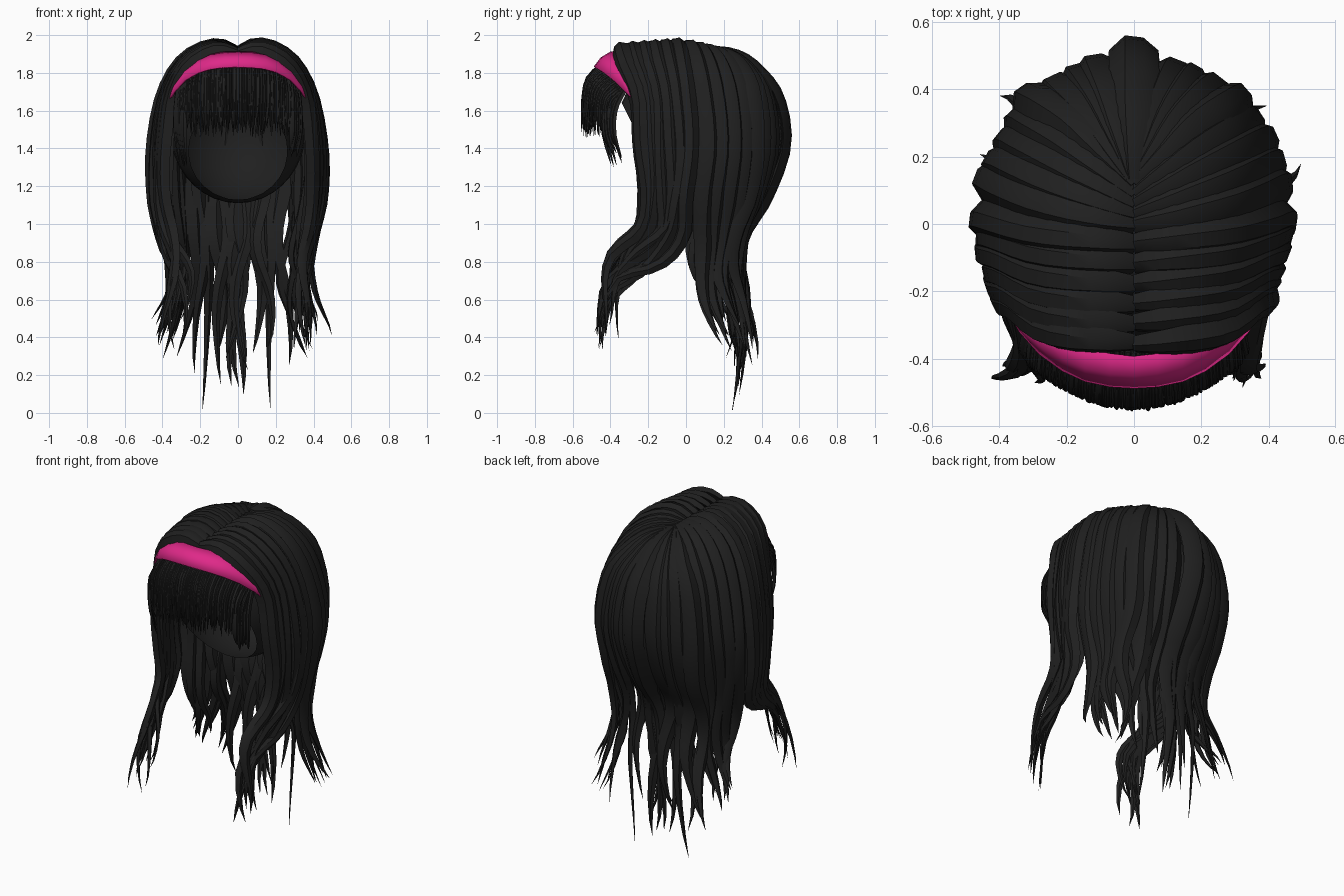
import bpy, bmesh, math, random
from mathutils import Vector

random.seed(11)
cube = bpy.data.objects.get("Cube")
if cube:
    bpy.data.objects.remove(cube)


def make_material(name, color):
    mat = bpy.data.materials.new(name)
    mat.use_nodes = True
    mat.diffuse_color = color
    bsdf = mat.node_tree.nodes["Principled BSDF"]
    bsdf.inputs["Base Color"].default_value = color
    bsdf.inputs["Roughness"].default_value = 0.8
    return mat


black = make_material("soft black hair", (0.014, 0.014, 0.014, 1))
pink = make_material("pink band", (0.74, 0.022, 0.25, 1))


def finish(bm, name, mat, angle=35):
    bmesh.ops.recalc_face_normals(bm, faces=bm.faces)
    mesh = bpy.data.meshes.new(name)
    bm.to_mesh(mesh)
    bm.free()
    mesh.materials.append(mat)
    obj = bpy.data.objects.new(name, mesh)
    bpy.context.collection.objects.link(obj)
    bpy.ops.object.select_all(action='DESELECT')
    obj.select_set(True)
    bpy.context.view_layer.objects.active = obj
    bpy.ops.object.shade_smooth_by_angle(angle=math.radians(angle))
    return obj


def spline(points, t):
    """Catmull-Rom point at t in 0..1."""
    last = len(points) - 1
    i = min(int(t * last), last - 1)
    f = t * last - i
    a, b, c, d = (points[max(0, min(last, i + k))] for k in (-1, 0, 1, 2))
    return 0.5 * (2 * b + (c - a) * f + (2 * a - 5 * b + 4 * c - d) * f ** 2
                  + (3 * b - a - 3 * c + d) * f ** 3)


def blend(one, two, u):
    return [a.lerp(b, u) for a, b in zip(one, two)]


def guide(*points):
    return [Vector(p) for p in points]


SECTION = ((-1, 0), (-.35, 1), (.4, .85), (1, 0), (0, -.7))


def lock(bm, points, width, thick, wave=0.0, start=0.0, steps=26, root=.5, power=4):
    """Sweep a ridged, tapering section along a path, facing away from the head."""
    phase = random.uniform(0, math.tau)
    rings = []
    for k in range(steps + 1):
        s = k / steps
        t = start + (1 - start) * s
        p = spline(points, t)
        ahead = spline(points, min(1, t + .01)) - spline(points, max(0, t - .01))
        out = p - Vector((0, .02, min(p.z, 1.4)))
        side = ahead.cross(out).normalized()
        out = side.cross(ahead).normalized()
        sway = wave * max(0, t - .35) * math.sin(phase + 15 * t)
        p = p + side * sway + out * sway * .4
        size = min(1, root + 3 * s) * (1 - s ** power) + .01
        rings.append([bm.verts.new(p + side * x * width * size + out * y * thick * size)
                      for x, y in SECTION])
    n = len(SECTION)
    for r, q in zip(rings, rings[1:]):
        for j in range(n):
            bm.faces.new((r[j], r[(j + 1) % n], q[(j + 1) % n], q[j]))
    bm.faces.new(rings[0])
    bm.faces.new(rings[-1])


# Guide paths from the parting to the tips, on the +x half
front = guide((0, -.36, 1.91), (.12, -.35, 1.93), (.27, -.32, 1.84), (.36, -.25, 1.66),
              (.39, -.24, 1.4), (.39, -.22, 1.15), (.37, -.24, .95), (.34, -.39, .78),
              (.33, -.455, .58), (.34, -.455, .31))
temple = guide((0, -.06, 1.92), (.12, -.05, 1.955), (.29, -.03, 1.87), (.40, 0, 1.68),
               (.455, .02, 1.4), (.45, 0, 1.15), (.41, -.03, .95), (.38, -.16, .8),
               (.36, -.36, .67), (.37, -.44, .4))
ear = guide((0, 0, 1.92), (.12, .02, 1.945), (.28, .06, 1.86), (.38, .1, 1.68),
            (.44, .13, 1.4), (.43, .1, 1.15), (.40, .07, .95), (.38, .08, .75),
            (.39, .13, .55), (.47, .17, .36))
corner = guide((0, .12, 1.92), (.09, .21, 1.9), (.18, .3, 1.82), (.27, .36, 1.68),
               (.32, .38, 1.4), (.31, .34, 1.15), (.29, .28, .95), (.28, .26, .75),
               (.31, .29, .55), (.37, .35, .27))
nape = guide((0, .13, 1.92), (0, .26, 1.89), (0, .38, 1.8), (0, .48, 1.66),
             (0, .515, 1.42), (0, .42, 1.15), (0, .31, .95), (0, .29, .75),
             (0, .31, .45), (0, .27, .1))


def vary(points, sign, inset=1.0, lift=0.0):
    """Mirror to a side, pull inward, and shift the lower end at random."""
    drift = Vector((random.uniform(-.04, .04), random.uniform(-.02, .02), 0))
    result = []
    for k, p in enumerate(points):
        f = max(0, k / (len(points) - 1) - .5) * 2
        q = Vector((p.x * sign * inset, p.y * inset, p.z)) + drift * f * f
        q.z += lift * f * f
        result.append(q)
    return result


def hair_group(bm, one, two, count, sign, width, first=0.0):
    """Broad outer locks, each with a thinner strand tucked behind."""
    for i in range(count):
        u = first + (1 - first) * i / (count - 1)
        path = blend(one, two, u)
        lock(bm, vary(path, sign, random.uniform(.975, 1.015), random.uniform(0, .16)),
             width, .038, .065)
        path = blend(one, two, min(1, u + random.uniform(0, 1 / count)))
        lock(bm, vary(path, sign, .93, random.uniform(-.02, .2)),
             width * .65, .022, .08, start=.28, steps=20)


for sign, label in ((1, "left"), (-1, "right")):
    # Side locks, sweeping forward below the shoulder
    bm = bmesh.new()
    hair_group(bm, front, temple, 6, sign, .058)
    finish(bm, label + "_side_locks", black)

    # Rear side locks, flaring outward at the tips
    bm = bmesh.new()
    hair_group(bm, ear, corner, 5, sign, .062)
    finish(bm, label + "_rear_locks", black)

    # Back locks radiating from the crown
    bm = bmesh.new()
    hair_group(bm, corner, nape, 3, sign, .07, first=.25)
    long_path = blend(corner, nape, .45)
    long_path[-1] = Vector((.19, .24, .01))
    lock(bm, [Vector((p.x * sign, p.y, p.z)) for p in long_path], .055, .035, .03)
    finish(bm, label + "_back_locks", black)

# Centre back lock
bm = bmesh.new()
lock(bm, nape, .075, .045, .05)
finish(bm, "centre_back_lock", black)

# Scalp cap, cut open at the face
bm = bmesh.new()
bmesh.ops.create_uvsphere(bm, u_segments=32, v_segments=18, radius=1)
for v in bm.verts:
    v.co = Vector((v.co.x * .36, v.co.y * .41 + .04, v.co.z * .39 + 1.5))
bmesh.ops.bisect_plane(bm, geom=bm.verts[:] + bm.edges[:] + bm.faces[:],
                       plane_co=(0, -.12, 1.2), plane_no=(0, -.5, -.25), clear_outer=True)
finish(bm, "scalp_cap", black)

# Fringe of fine strands
bm = bmesh.new()
for layer, count in ((0, 62), (.02, 50)):
    for i in range(count):
        x = -.31 + .62 * i / (count - 1) + random.uniform(-.004, .004)
        y = -.55 + 1.35 * x * x + layer
        top = 1.87 - 1.2 * x * x
        tip = 1.47 + random.uniform(-.02, .06)
        path = guide((x * .95, y + .17, top + .01), (x, y + .045, top - .07),
                     (x * 1.01, y + .005, (top + tip) / 2),
                     (x + random.uniform(-.012, .012), y + random.uniform(-.008, .012), tip))
        lock(bm, path, random.uniform(.007, .012), .007, steps=7, root=.8, power=7)
finish(bm, "fringe", black)

# Longer wisps framing the face
bm = bmesh.new()
for sign in (1, -1):
    for i in range(5):
        x, y = .285 + .01 * i, -.425 + .014 * i
        path = guide((x * .95, y + .08, 1.76), (x, y, 1.62), (x * 1.01, y - .01, 1.48),
                     (x * .95, y + .03, 1.29 + random.uniform(0, .1)))
        lock(bm, [Vector((p.x * sign, p.y, p.z)) for p in path], .02, .012, steps=10)
finish(bm, "face_wisps", black)

# Headband
upper = guide((0, -.395, 1.91), (.11, -.38, 1.905), (.21, -.345, 1.875),
              (.31, -.295, 1.79), (.37, -.25, 1.65))
lower = guide((0, -.485, 1.83), (.11, -.475, 1.825), (.21, -.435, 1.8),
              (.31, -.355, 1.735), (.375, -.255, 1.63))
bm = bmesh.new()
rows = []
for k in range(-6, 7):
    row = []
    for f in (0, .5, 1):
        p = spline(upper, abs(k) / 6).lerp(spline(lower, abs(k) / 6), f)
        bulge = .008 * (1 - abs(2 * f - 1))
        row.append(bm.verts.new((math.copysign(p.x, k), p.y - bulge, p.z + bulge)))
    rows.append(row)
for r, q in zip(rows, rows[1:]):
    for j in range(2):
        bm.faces.new((r[j], r[j + 1], q[j + 1], q[j]))
band = finish(bm, "headband", pink)
solid = band.modifiers.new("thickness", 'SOLIDIFY')
solid.thickness = .01
solid.offset = 0
